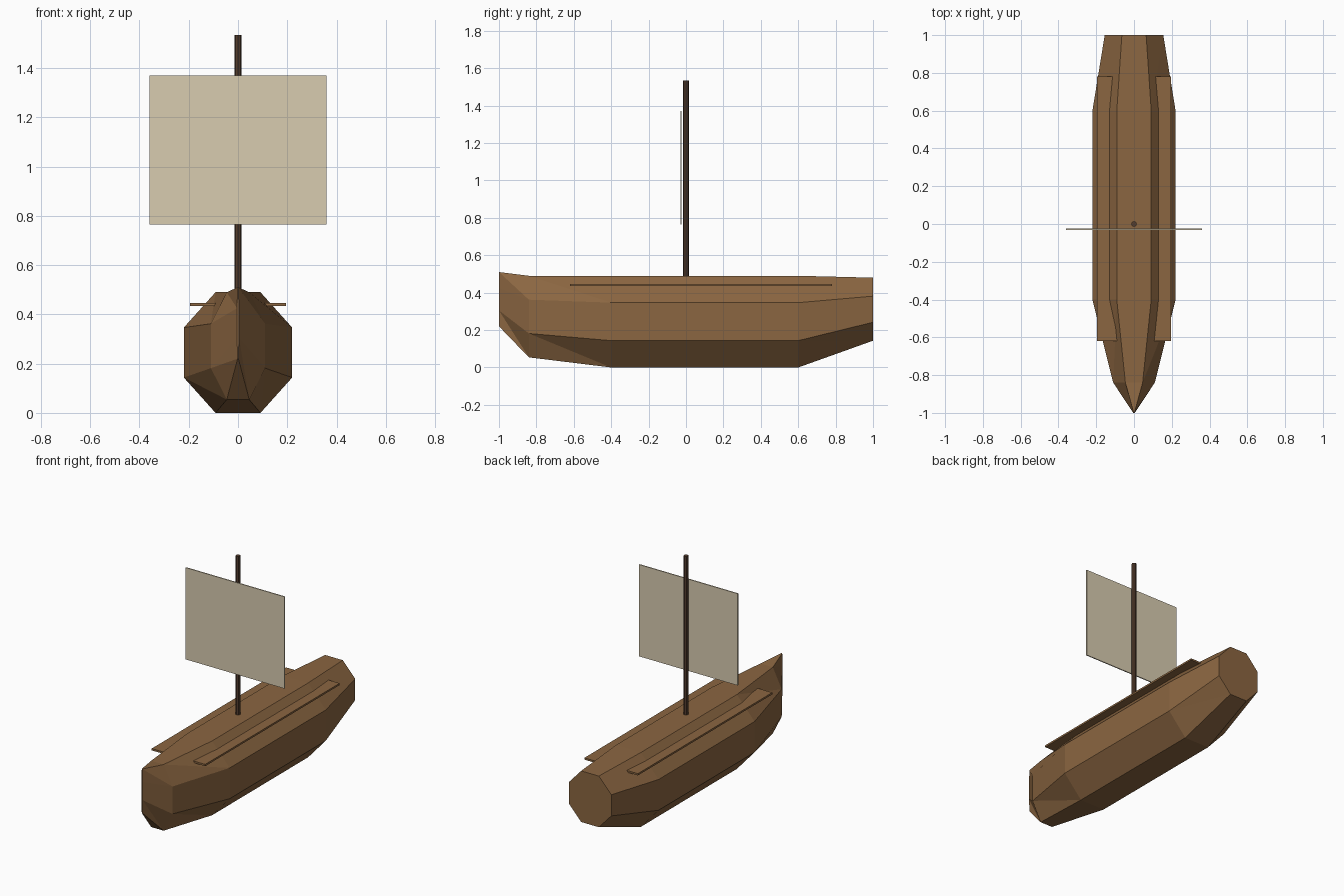
import bpy, bmesh, math

if "Cube" in bpy.data.objects:
    bpy.data.objects.remove(bpy.data.objects["Cube"], do_unlink=True)


def material(name, srgb):
    col = tuple(((c + 0.055) / 1.055) ** 2.4 for c in srgb) + (1.0,)
    m = bpy.data.materials.new(name)
    m.use_nodes = True
    m.diffuse_color = col
    bsdf = m.node_tree.nodes["Principled BSDF"]
    bsdf.inputs["Base Color"].default_value = col
    bsdf.inputs["Roughness"].default_value = 0.9
    return m


WOOD = material("hull wood", (0.545, 0.4, 0.255))
DARK = material("dark mast wood", (0.33, 0.24, 0.18))
CLOTH = material("sail cloth", (0.85, 0.8, 0.69))


def finish(name, bm, mat):
    bmesh.ops.recalc_face_normals(bm, faces=bm.faces)
    mesh = bpy.data.meshes.new(name)
    bm.to_mesh(mesh)
    bm.free()
    mesh.materials.append(mat)
    obj = bpy.data.objects.new(name, mesh)
    bpy.context.collection.objects.link(obj)
    return obj


def box(name, center, size, mat):
    bm = bmesh.new()
    bmesh.ops.create_cube(bm, size=1)
    bmesh.ops.scale(bm, vec=size, verts=bm.verts)
    bmesh.ops.translate(bm, vec=center, verts=bm.verts)
    return finish(name, bm, mat)


# Hull: octagonal sections lofted from bow to stern (y, half width, bottom, top)
SECTIONS = [
    (-1.0, 0.004, 0.22, 0.51),
    (-0.84, 0.11, 0.054, 0.49),
    (-0.4, 0.22, 0.0, 0.49),
    (0.6, 0.22, 0.0, 0.49),
    (1.0, 0.155, 0.143, 0.48),
]
bm = bmesh.new()
rings = []
for y, w, low, high in SECTIONS:
    ring = []
    for i in range(8):
        a = math.radians(22.5 - 45 * i)
        k = 1 / math.cos(math.radians(22.5))
        z = (low + high) / 2 + (high - low) / 2 * k * math.sin(a)
        ring.append(bm.verts.new((w * k * math.cos(a), y, z)))
    rings.append(ring)
for front, back in zip(rings, rings[1:]):
    for i in range(8):
        j = (i + 1) % 8
        bm.faces.new((front[i], front[j], back[j]))
        bm.faces.new((front[i], back[j], back[i]))
bm.faces.new(rings[0])
bm.faces.new(rings[-1])
finish("hull", bm, WOOD)

# Side planks, partly sunk into the hull
for side, label in ((1, "left"), (-1, "right")):
    box(label + "_side_plank", (side * 0.14, 0.08, 0.441),
        (0.11, 1.4, 0.012), WOOD)

# Mast
bm = bmesh.new()
bmesh.ops.create_cone(bm, cap_ends=True, segments=8, radius1=0.015,
                      radius2=0.015, depth=1.1)
bmesh.ops.translate(bm, vec=(0, 0, 0.985), verts=bm.verts)
finish("mast", bm, DARK)

# Square sail in front of the mast
box("sail", (0, -0.027, 1.068), (0.72, 0.007, 0.605), CLOTH)
